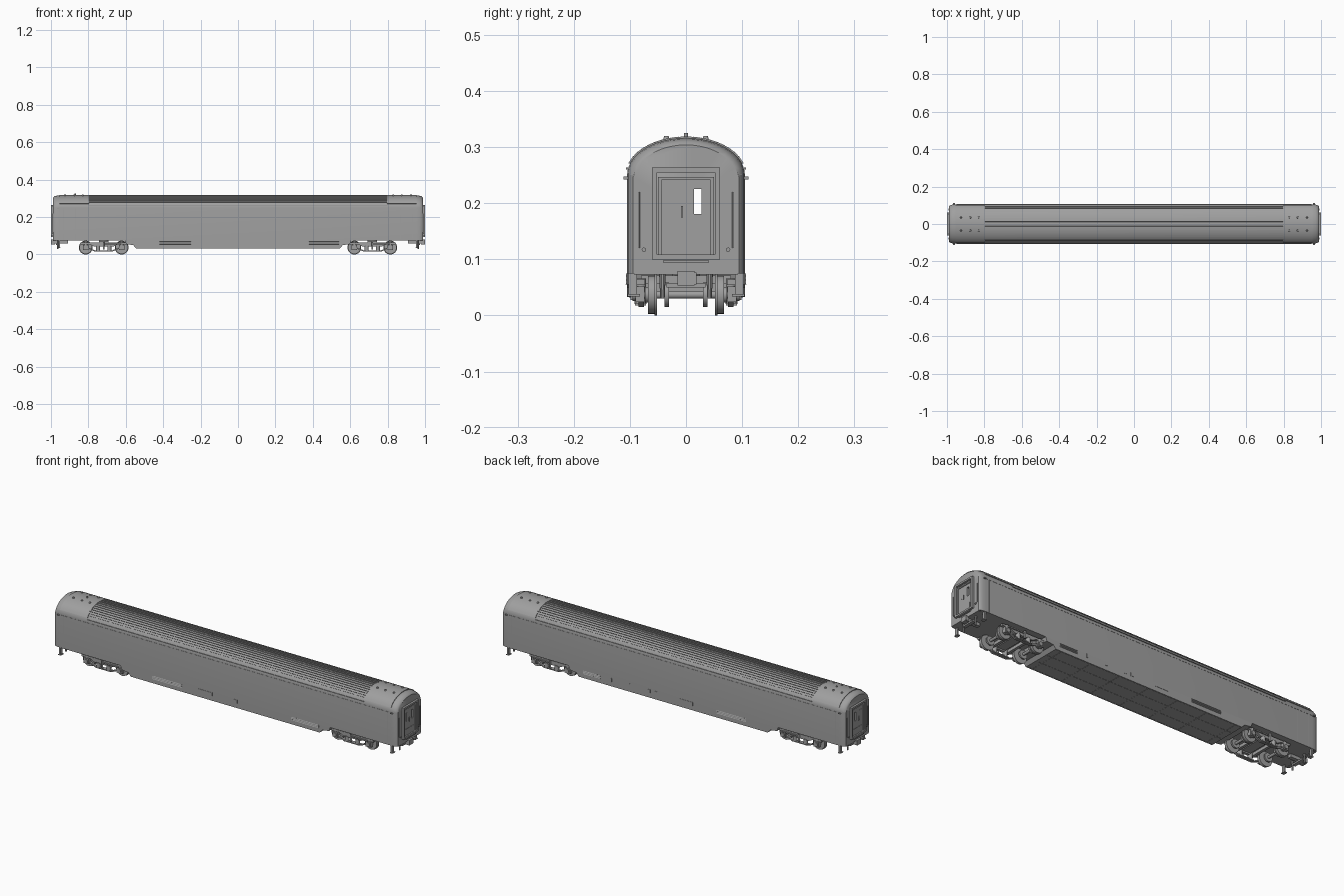
import bpy, bmesh, math
from mathutils import Vector, Matrix

if "Cube" in bpy.data.objects:
    bpy.data.objects.remove(bpy.data.objects["Cube"])

grey = bpy.data.materials.new("plain grey")
grey.use_nodes = True
GREY = (0.35, 0.35, 0.35, 1)
grey.diffuse_color = GREY
grey.node_tree.nodes["Principled BSDF"].inputs["Base Color"].default_value = GREY


def finish(name, bm, smooth=False):
    bmesh.ops.recalc_face_normals(bm, faces=bm.faces)
    mesh = bpy.data.meshes.new(name)
    bm.to_mesh(mesh)
    bm.free()
    mesh.materials.append(grey)
    ob = bpy.data.objects.new(name, mesh)
    bpy.context.collection.objects.link(ob)
    if smooth:
        bpy.ops.object.select_all(action='DESELECT')
        ob.select_set(True)
        bpy.context.view_layer.objects.active = ob
        bpy.ops.object.shade_smooth_by_angle(angle=math.radians(35))
    return ob


def box(name, centre, size, tilt=0.0):
    """Box, optionally tilted about the length of the car."""
    bm = bmesh.new()
    m = Matrix.Translation(centre) @ Matrix.Rotation(tilt, 4, 'X') @ Matrix.Diagonal((*size, 1))
    bmesh.ops.create_cube(bm, size=1, matrix=m)
    return finish(name, bm)


def tube(name, centre, radius, length, axis='Y', sides=24, top=None):
    """Cylinder or cone along an axis."""
    bm = bmesh.new()
    turn = {'X': Matrix.Rotation(math.pi / 2, 4, 'Y'),
            'Y': Matrix.Rotation(math.pi / 2, 4, 'X'), 'Z': Matrix()}[axis]
    bmesh.ops.create_cone(bm, cap_ends=True, segments=sides, radius1=radius,
                          radius2=radius if top is None else top, depth=length,
                          matrix=Matrix.Translation(centre) @ turn)
    return finish(name, bm, True)


def prism(name, outline, y, thick):
    """Side-on outline of (x, z) points given a thickness across the car."""
    bm = bmesh.new()
    face = bm.faces.new([bm.verts.new((x, y - thick / 2, z)) for x, z in outline])
    new = bmesh.ops.extrude_face_region(bm, geom=[face])["geom"]
    bmesh.ops.translate(bm, vec=(0, thick, 0), verts=[v for v in new if isinstance(v, bmesh.types.BMVert)])
    return finish(name, bm)


def loft(name, rings):
    """Closed skin through matching rings of points."""
    bm = bmesh.new()
    loops = [[bm.verts.new(p) for p in ring] for ring in rings]
    n = len(loops[0])
    for a, b in zip(loops, loops[1:]):
        for i in range(n):
            bm.faces.new((a[i], a[(i + 1) % n], b[(i + 1) % n], b[i]))
    bm.faces.new(loops[0])
    bm.faces.new(loops[-1])
    return finish(name, bm, True)


HALF, EAVE, RISE, SILL = 0.105, 0.25, 0.066, 0.075


def arch(angle, grow=0.0):
    return ((HALF + grow) * math.cos(angle), EAVE + (RISE + grow) * math.sin(angle))


# body shell with rounded ends
curve = [arch(math.pi * i / 24) for i in range(25)]
section = [(HALF, SILL)] + curve + [(-HALF, SILL)]
stations = [(0.955, 1, 0), (0.972, 0.985, 0.002), (0.984, 0.95, 0.006), (0.989, 0.9, 0.012)]
stations = [(-x, s, d) for x, s, d in reversed(stations)] + stations
body = loft("car_body", [[(x, y * s, z - d * (z > EAVE)) for y, z in section]
                         for x, s, d in stations])

# underfloor skirt and belly pan
half = [(0.545, 0.033), (0.56, 0.05), (0.598, 0.055), (0.605, SILL)]
skirt = prism("belly_skirt", [(-x, z) for x, z in reversed(half)] + half[::1], 0, HALF * 2)
for i in range(-3, 4):
    box("belly_seam", (i * 0.17, 0, 0.0328), (0.003, 0.2, 0.0012))
for y in (-0.1, -0.035, 0.035, 0.1):
    box("belly_rail", (0, y, 0.0328), (1.08, 0.003, 0.0012))

# roof corrugations and gutters
for i in range(17):
    a = math.radians(28 + i * 124 / 16)
    y, z = arch(a, 0.001)
    tilt = math.atan2(RISE * math.cos(a), -HALF * math.sin(a))
    box("roof_rib", (0, y, z), (1.6, 0.0045, 0.004), tilt)
for side in (-1, 1):
    box("gutter", (0, side * HALF, 0.262), (1.6, 0.003, 0.003))
    box("eave_strip", (0, side * HALF, 0.246), (1.9, 0.002, 0.002))

# plain roof covers over each end
for end in (-1, 1):
    outer = [arch(math.radians(18 + i * 9), 0.003) for i in range(17)]
    inner = [arch(math.radians(18 + i * 9), -0.004) for i in reversed(range(17))]
    loft("roof_end_cover", [[(end * x, y, z) for y, z in outer + inner] for x in (0.797, 0.955)])
    for x in (0.83, 0.875, 0.925):
        for side in (-1, 1):
            tube("roof_vent", (end * x, side * 0.035, 0.316), 0.006, 0.008, 'Z', 12, 0.004)
    for side in (-1, 1):
        box("door_seam", (end * 0.87, side * HALF, 0.16), (0.002, 0.001, 0.17))
        box("door_seam", (end * 0.935, side * HALF, 0.16), (0.002, 0.001, 0.17))
        box("marker_lamp", (end * 0.962, side * 0.107, 0.245), (0.012, 0.008, 0.005))
tube("roof_antenna", (-0.87, 0, 0.32), 0.004, 0.01, 'Z', 12)

# see-through window line cut into the end doors
cutter = box("window_cutter", (0, 0.021, 0.203), (2.2, 0.014, 0.045))
cutter.hide_render = True
cutter.hide_set(True)


def cut(ob):
    mod = ob.modifiers.new("window", 'BOOLEAN')
    mod.operation = 'DIFFERENCE'
    mod.solver = 'EXACT'
    mod.object = cutter


cut(body)


def frame(name, x, depth, w, low, high, t):
    """Rectangular frame around an end doorway."""
    for side in (-1, 1):
        box(name + "_post", (x, side * (w - t / 2), (low + high) / 2), (depth, t, high - low))
    box(name + "_head", (x, 0, high - t / 2), (depth, 2 * w, t))
    box(name + "_foot", (x, 0, low + t / 2), (depth, 2 * w, t))


for end in (-1, 1):
    # gangway diaphragm and door
    frame("diaphragm", end * 0.991, 0.018, 0.061, 0.1, 0.264, 0.009)
    frame("door_frame", end * 0.989, 0.01, 0.05, 0.102, 0.247, 0.006)
    cut(box("end_door", (end * 0.988, 0, 0.173), (0.006, 0.086, 0.14)))
    box("door_window", (end * 0.9915, -0.022, 0.203), (0.002, 0.015, 0.045))
    box("door_handle", (end * 0.993, -0.007, 0.185), (0.004, 0.004, 0.02))
    box("door_kick_plate", (end * 0.9915, 0, 0.124), (0.002, 0.07, 0.036))
    box("gangway_plate", (end * 0.989, 0, 0.096), (0.022, 0.08, 0.005))
    box("end_sill", (end * 0.982, 0, 0.086), (0.014, 0.185, 0.026))

    # coupler, buffer beam hoses and steps
    box("coupler_shank", (end * 0.95, 0, 0.066), (0.08, 0.02, 0.016))
    box("coupler_head", (end * 0.989, 0, 0.066), (0.022, 0.03, 0.026))
    box("coupler_knuckle", (end * 0.994, 0.012, 0.066), (0.012, 0.014, 0.022))
    box("coupler_carrier", (end * 0.965, 0, 0.054), (0.018, 0.07, 0.008))
    for side in (-1, 1):
        tube("brake_hose", (end * 0.963, side * 0.042, 0.053), 0.004, 0.046, 'Z', 10, 0.006)
        tube("tail_lamp", (end * 0.99, side * 0.075, 0.117), 0.004, 0.006, 'X', 12)
        box("step_bracket", (end * 0.957, side * 0.095, 0.057), (0.008, 0.015, 0.04))
        box("step_tread", (end * 0.957, side * 0.093, 0.036), (0.016, 0.022, 0.004))
        tube("end_handrail", (end * 0.99, side * 0.084, 0.17), 0.0018, 0.1, 'Z', 8)

    # bogie
    cx = end * 0.718
    box("bogie_bolster", (cx, 0, 0.06), (0.05, 0.16, 0.022))
    tube("bogie_pivot", (cx, 0, 0.07), 0.025, 0.02, 'Z')
    for dx in (-0.045, 0.045):
        box("bogie_transom", (cx + dx, 0, 0.05), (0.014, 0.15, 0.016))
    for dx in (-0.096, 0.096):
        ax = cx + dx
        tube("axle", (ax, 0, 0.037), 0.007, 0.17, 'Y', 16)
        for side in (-1, 1):
            tube("wheel_tread", (ax, side * 0.062, 0.037), 0.034, 0.012, 'Y', 32)
            tube("wheel_flange", (ax, side * 0.054, 0.037), 0.037, 0.005, 'Y', 32)
            tube("wheel_hub", (ax, side * 0.067, 0.037), 0.014, 0.012, 'Y', 20)
            tube("brake_disc", (ax, side * 0.034, 0.037), 0.022, 0.008, 'Y', 24)
            box("axle_box", (ax, side * 0.082, 0.038), (0.03, 0.016, 0.028))
            tube("axle_cap", (ax, side * 0.092, 0.037), 0.011, 0.006, 'Y', 16)
            tube("axle_spring", (ax, side * 0.08, 0.058), 0.009, 0.016, 'Z', 14)
    for side in (-1, 1):
        rail = [(0.125, 0.064), (0.125, 0.054), (0.075, 0.054), (0.05, 0.042)]
        outline = [(cx + x, z) for x, z in rail] + [(cx - x, z) for x, z in reversed(rail)]
        prism("bogie_side_frame", outline, side * 0.08, 0.014)
        bar = [(0.09, 0.034), (0.06, 0.021), (0.045, 0.015)]
        low = [(cx + x, z) for x, z in bar] + [(cx - x, z) for x, z in reversed(bar)]
        high = [(x, z + 0.007) for x, z in reversed(low)]
        prism("equaliser_bar", low + high, side * 0.08, 0.01)
        for dx in (-0.03, 0.03):
            tube("bogie_spring", (cx + dx, side * 0.081, 0.033), 0.011, 0.026, 'Z', 16)
        box("spring_plank", (cx, side * 0.081, 0.02), (0.09, 0.02, 0.005))
        tube("damper", (cx, side * 0.094, 0.048), 0.005, 0.04, 'Z', 12)
        box("bolster_anchor", (cx + 0.05, side * 0.094, 0.056), (0.09, 0.006, 0.006))

# louvres and access hatches low on each side
fittings = {-1: ([(-0.42, -0.25), (0.38, 0.54)], [(-0.115, 0.08), (0.06, 0.02)]),
            1: ([(-0.42, -0.25), (0.42, 0.52)],
                [(-0.075, 0.075), (0.1, 0.015), (0.14, 0.015), (0.25, 0.012), (0.36, 0.012)])}
for side, (louvres, hatches) in fittings.items():
    for start, stop in louvres:
        for k in range(3):
            box("louvre_slat", ((start + stop) / 2, side * 0.1055, 0.056 + k * 0.007),
                (stop - start, 0.003, 0.003), side * 0.5)
    for x, width in hatches:
        box("access_hatch", (x, side * HALF, 0.066), (width, 0.003, 0.018))
